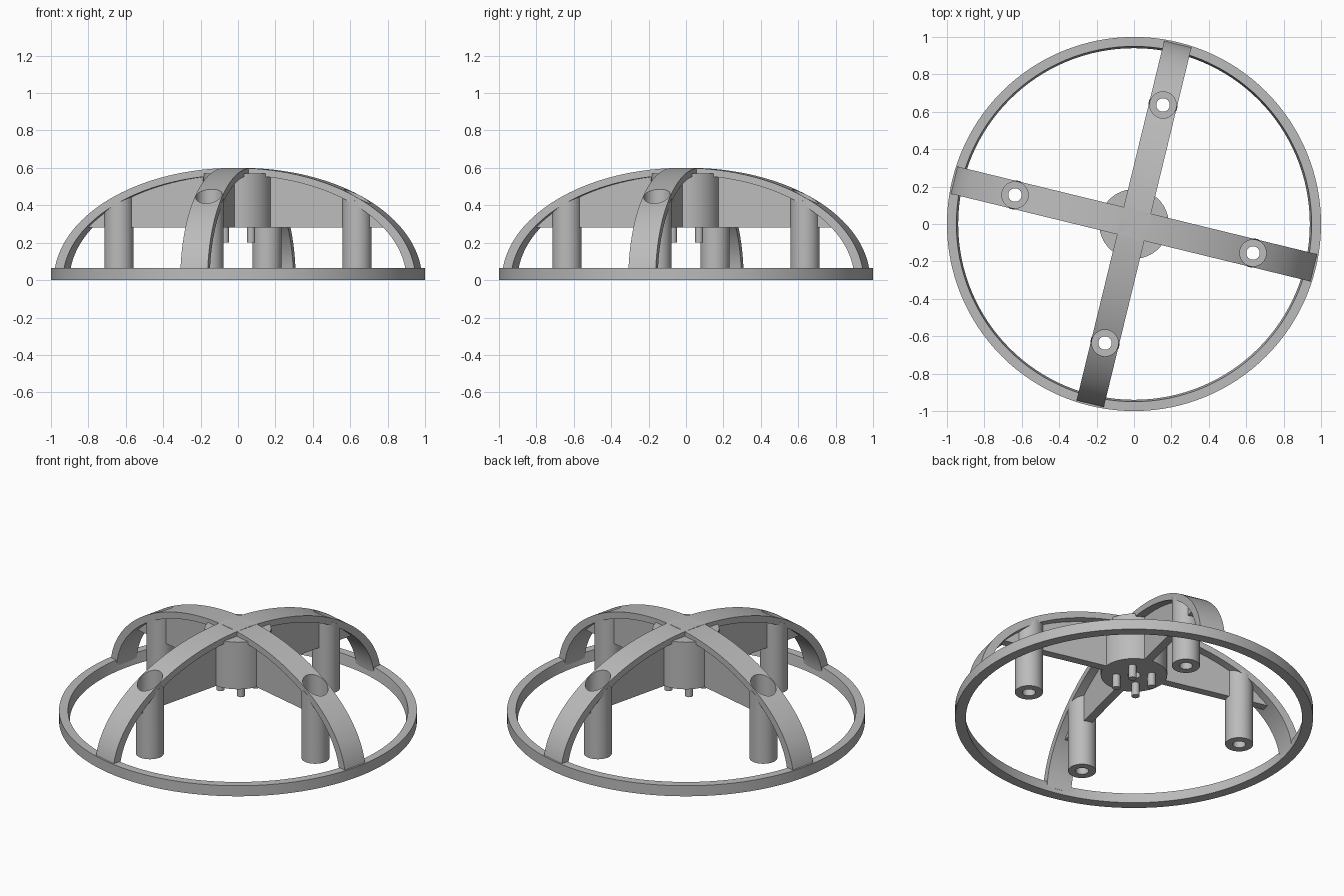
import bpy, bmesh, math
from mathutils import Matrix

if "Cube" in bpy.data.objects:
    bpy.data.objects.remove(bpy.data.objects["Cube"], do_unlink=True)

TILT = math.radians(-13.7)       # turn of the cross
POST_R, POST_AT, RIB_Z = 0.078, 0.655, 0.28
OUTER, INNER, MIDDLE = (0.995, 0.6), (0.945, 0.562), (0.97, 0.58)

grey = bpy.data.materials.new("plain grey")
grey.use_nodes = True
colour = (0.5, 0.5, 0.5, 1)
grey.diffuse_color = colour
grey.node_tree.nodes["Principled BSDF"].inputs["Base Color"].default_value = colour


def finish(bm, name, angle=0.0):
    bmesh.ops.recalc_face_normals(bm, faces=bm.faces)
    bm.transform(Matrix.Rotation(angle, 4, 'Z'))
    mesh = bpy.data.meshes.new(name)
    bm.to_mesh(mesh)
    bm.free()
    mesh.materials.append(grey)
    ob = bpy.data.objects.new(name, mesh)
    bpy.context.collection.objects.link(ob)
    return ob


def lathe(bm, profile, x=0, y=0, sides=48, closed=False):
    """Revolve (radius, z) points about a vertical axis; open profiles get caps."""
    rings = [[bm.verts.new((x + r * math.cos(math.tau * i / sides),
                            y + r * math.sin(math.tau * i / sides), z))
              for i in range(sides)] for r, z in profile]
    pairs = list(zip(rings, rings[1:]))
    if closed:
        pairs.append((rings[-1], rings[0]))
    else:
        bm.faces.new(rings[0])
        bm.faces.new(rings[-1])
    for a, b in pairs:
        for i in range(sides):
            j = (i + 1) % sides
            bm.faces.new((a[i], a[j], b[j], b[i]))
    return rings


def slab(outline, width, name, angle):
    """Extrude an (x, z) outline across its width."""
    bm = bmesh.new()
    sides = [[bm.verts.new((x, s * width / 2, z)) for x, z in outline] for s in (-1, 1)]
    bm.faces.new(sides[0])
    bm.faces.new(sides[1])
    n = len(outline)
    for i in range(n):
        j = (i + 1) % n
        bm.faces.new((sides[0][i], sides[0][j], sides[1][j], sides[1][i]))
    return finish(bm, name, angle)


def ellipse_arc(axes, low, steps=72):
    a, b = axes
    start = math.asin(low / b)
    span = math.pi - 2 * start
    return [(a * math.cos(start + span * i / steps),
             b * math.sin(start + span * i / steps)) for i in range(steps + 1)]


parts, drilled = [], []

# Base ring
bm = bmesh.new()
lathe(bm, [(1, 0), (1, 0.065), (0.95, 0.065), (0.94, 0)], sides=128, closed=True)
parts.append(finish(bm, "base_ring"))

# Two crossing arches, each with a rib below
for tag, turn in (("side", 0), ("front_back", math.pi / 2)):
    angle = TILT + turn
    arch = ellipse_arc(OUTER, 0.03) + ellipse_arc(INNER, 0.03)[::-1]
    drilled.append(slab(arch, 0.15, tag + "_arch", angle))
    drilled.append(slab(ellipse_arc(MIDDLE, RIB_Z), 0.05, tag + "_rib", angle))

# Four posts, their tops following the arch
for k, tag in enumerate(("left", "back", "right", "front")):
    bm = bmesh.new()
    top = lathe(bm, [(POST_R, 0), (POST_R, 0.4)], x=POST_AT)[1]
    for v in top:
        v.co.z = MIDDLE[1] * math.sqrt(1 - (v.co.x / MIDDLE[0]) ** 2)
    bmesh.ops.triangulate(bm, faces=[f for f in bm.faces if all(v in top for v in f.verts)])
    drilled.append(finish(bm, tag + "_post", TILT + k * math.pi / 2))

# Stepped screw bores cut through posts, ribs and arches
bm = bmesh.new()
for k in range(4):
    a = TILT + k * math.pi / 2
    lathe(bm, [(0.036, -0.1), (0.036, 0.1), (0.071, 0.1), (0.071, 0.8)],
          POST_AT * math.cos(a), POST_AT * math.sin(a))
bores = finish(bm, "bore_cutter")

# Central hub with a blind hole
bm = bmesh.new()
lathe(bm, [(0.186, RIB_Z), (0.186, 0.57)], sides=64)
hub = finish(bm, "hub")
bm = bmesh.new()
lathe(bm, [(0.035, 0.1), (0.035, 0.45)], sides=32)
hub_cutter = finish(bm, "hub_cutter")

for ob in drilled + [hub]:
    targets = [hub_cutter] if ob is hub or ob.name.endswith("rib") else []
    if ob is not hub:
        targets.append(bores)
    bpy.context.view_layer.objects.active = ob
    for cutter in targets:
        mod = ob.modifiers.new("bore", 'BOOLEAN')
        mod.operation, mod.solver, mod.object = 'DIFFERENCE', 'EXACT', cutter
        bpy.ops.object.modifier_apply(modifier=mod.name)
for cutter in (bores, hub_cutter):
    bpy.data.objects.remove(cutter, do_unlink=True)
parts += drilled + [hub]

# Small pins below the hub
bm = bmesh.new()
for sx in (-1, 1):
    for sy in (-1, 1):
        lathe(bm, [(0.022, 0.2), (0.022, 0.3)], sx * 0.07, sy * 0.07, sides=24)
parts.append(finish(bm, "hub_pins"))

bpy.ops.object.select_all(action='DESELECT')
for ob in parts:
    ob.select_set(True)
bpy.context.view_layer.objects.active = parts[0]
bpy.ops.object.shade_smooth_by_angle(angle=math.radians(30))
